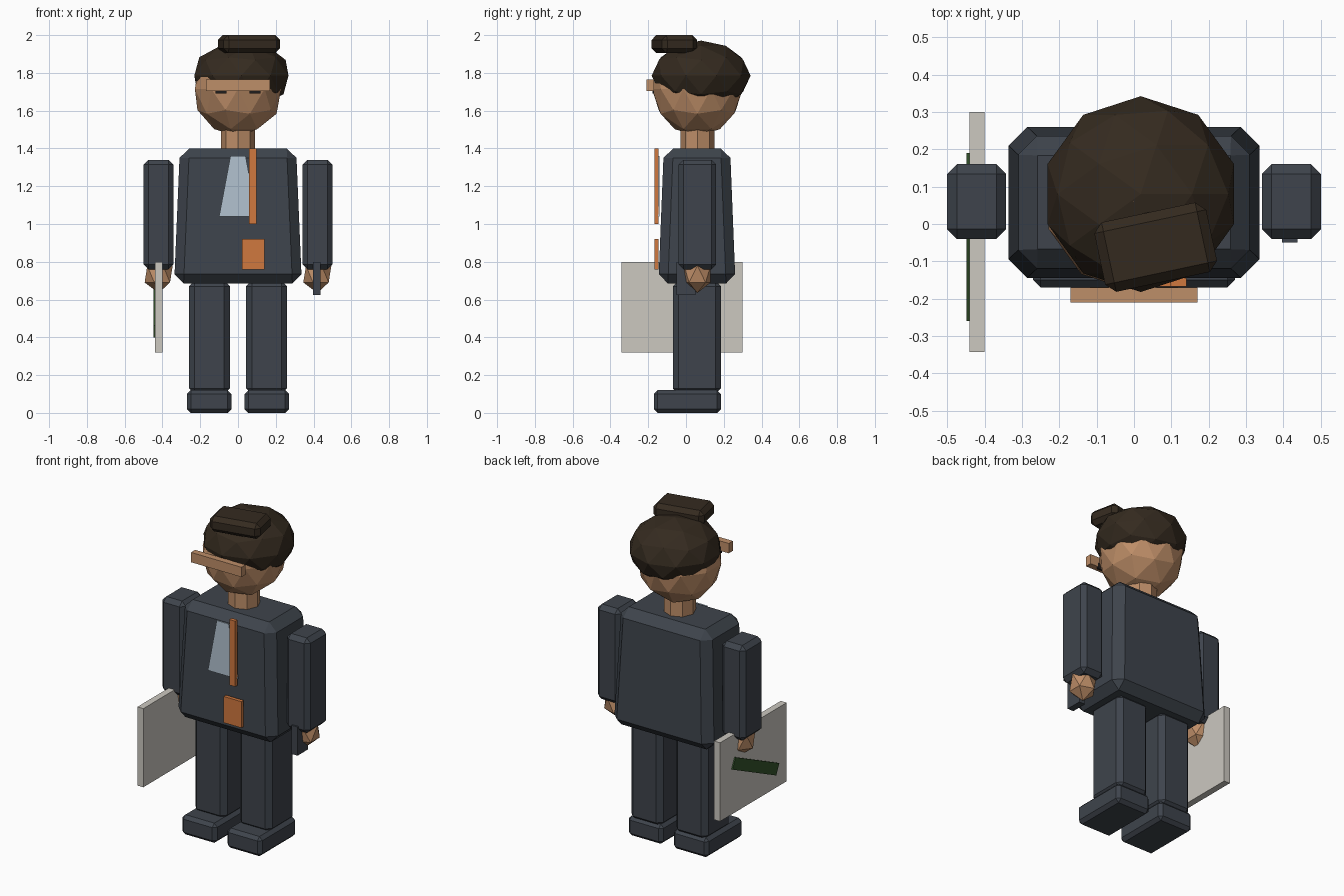
import bpy, bmesh, math
from mathutils import Matrix, Vector

if "Cube" in bpy.data.objects:
    bpy.data.objects.remove(bpy.data.objects["Cube"])


def material(name, r, g, b):
    m = bpy.data.materials.new(name)
    lin = [((c / 255 + 0.055) / 1.055) ** 2.4 for c in (r, g, b)]
    m.diffuse_color = (*lin, 1)
    m.use_nodes = True
    m.node_tree.nodes["Principled BSDF"].inputs["Base Color"].default_value = m.diffuse_color
    return m


SUIT = material("dark_suit", 62, 68, 76)
SKIN = material("skin", 190, 142, 104)
HAIR = material("dark_hair", 52, 42, 31)
SHIRT = material("pale_blue", 178, 194, 208)
ORANGE = material("orange", 208, 120, 62)
BOARD = material("light_grey", 204, 200, 192)
GREEN = material("dark_green", 52, 84, 44)
EYE = material("eye_dark", 30, 28, 28)


def finish(name, bm, mat, bevel=0):
    if bevel:
        bmesh.ops.bevel(bm, geom=bm.edges[:], offset=bevel, segments=1,
                        profile=0.5, affect='EDGES')
    bmesh.ops.recalc_face_normals(bm, faces=bm.faces[:])
    me = bpy.data.meshes.new(name)
    bm.to_mesh(me)
    bm.free()
    me.materials.append(mat)
    ob = bpy.data.objects.new(name, me)
    bpy.context.collection.objects.link(ob)
    return ob


def box(name, mat, x, y, z, bevel=0, taper=(1, 1), rot=(0, 'Z')):
    """Box from ranges; the top may be tapered, the box turned about its centre."""
    bm = bmesh.new()
    bmesh.ops.create_cube(bm, size=1)
    for v in bm.verts:
        tx, ty = taper if v.co.z > 0 else (1, 1)
        v.co = Vector((v.co.x * (x[1] - x[0]) * tx,
                       v.co.y * (y[1] - y[0]) * ty,
                       v.co.z * (z[1] - z[0])))
    centre = Vector([(a + b) / 2 for a, b in (x, y, z)])
    bm.transform(Matrix.Translation(centre) @ Matrix.Rotation(math.radians(rot[0]), 4, rot[1]))
    return finish(name, bm, mat, bevel)


def ball(name, mat, centre, radii, subdiv):
    bm = bmesh.new()
    bmesh.ops.create_icosphere(bm, subdivisions=subdiv, radius=1)
    bm.transform(Matrix.Translation(centre) @ Matrix.Diagonal((*radii, 1)))
    return finish(name, bm, mat)


# Limbs, mirrored left and right
for side, s in (("left", -1), ("right", 1)):
    def span(a, b):
        return sorted((s * a, s * b))
    box(side + "_shoe", SUIT, span(0.035, 0.27), (-0.17, 0.185), (0, 0.12), 0.02)
    box(side + "_leg", SUIT, span(0.043, 0.26), (-0.07, 0.185), (0.10, 0.70), 0.03)
    box(side + "_arm", SUIT, span(0.342, 0.50), (-0.04, 0.16), (0.76, 1.34), 0.026)
    ball(side + "_hand", SKIN, (s * 0.42, 0.06, 0.735), (0.083, 0.083, 0.10), 1)
    box(side + "_eye", EYE, span(0.062, 0.118), (-0.178, -0.169), (1.692, 1.73))

# Jacket body
box("torso", SUIT, (-0.338, 0.338), (-0.146, 0.262), (0.685, 1.40), 0.05, (0.91, 0.86))

# Shirt front: thin trapezoid plate
bm = bmesh.new()
face = bm.faces.new([bm.verts.new((x, -0.139, z)) for x, z in
                     ((-0.10, 1.04), (0.10, 1.04), (0.04, 1.36), (-0.04, 1.36))])
ext = bmesh.ops.extrude_face_region(bm, geom=[face])
for v in ext["geom"]:
    if isinstance(v, bmesh.types.BMVert):
        v.co.y -= 0.009
finish("shirt_front", bm, SHIRT)

# Lanyard and badge
box("lanyard", ORANGE, (0.058, 0.098), (-0.167, -0.145), (1.00, 1.40))
box("badge", ORANGE, (0.02, 0.14), (-0.167, -0.145), (0.76, 0.92))

# Neck and head
bm = bmesh.new()
bmesh.ops.create_cone(bm, cap_ends=True, segments=8, radius1=0.09, radius2=0.09, depth=0.16)
bm.transform(Matrix.Translation((0, 0.06, 1.46)))
finish("neck", bm, SKIN)
ball("head", SKIN, (0, 0.06, 1.715), (0.24, 0.24, 0.25), 2)
box("brow_bar", SKIN, (-0.17, 0.17), (-0.21, -0.17), (1.705, 1.765))

# Hair cap and tilted tuft on top
ball("hair", HAIR, (0.018, 0.08, 1.785), (0.262, 0.262, 0.186), 2)
box("hair_tuft", HAIR, (-0.095, 0.211), (-0.157, 0.033), (1.905, 2.0), 0.025, rot=(12, 'Z'))

# Carried board with slanted stripe, and small handheld device
box("carried_board", BOARD, (-0.44, -0.40), (-0.342, 0.30), (0.32, 0.80))
box("board_stripe", GREEN, (-0.448, -0.439), (-0.267, 0.197), (0.495, 0.565), rot=(25, 'X'))
box("handheld_device", SUIT, (0.396, 0.437), (-0.05, 0.05), (0.625, 0.80))
